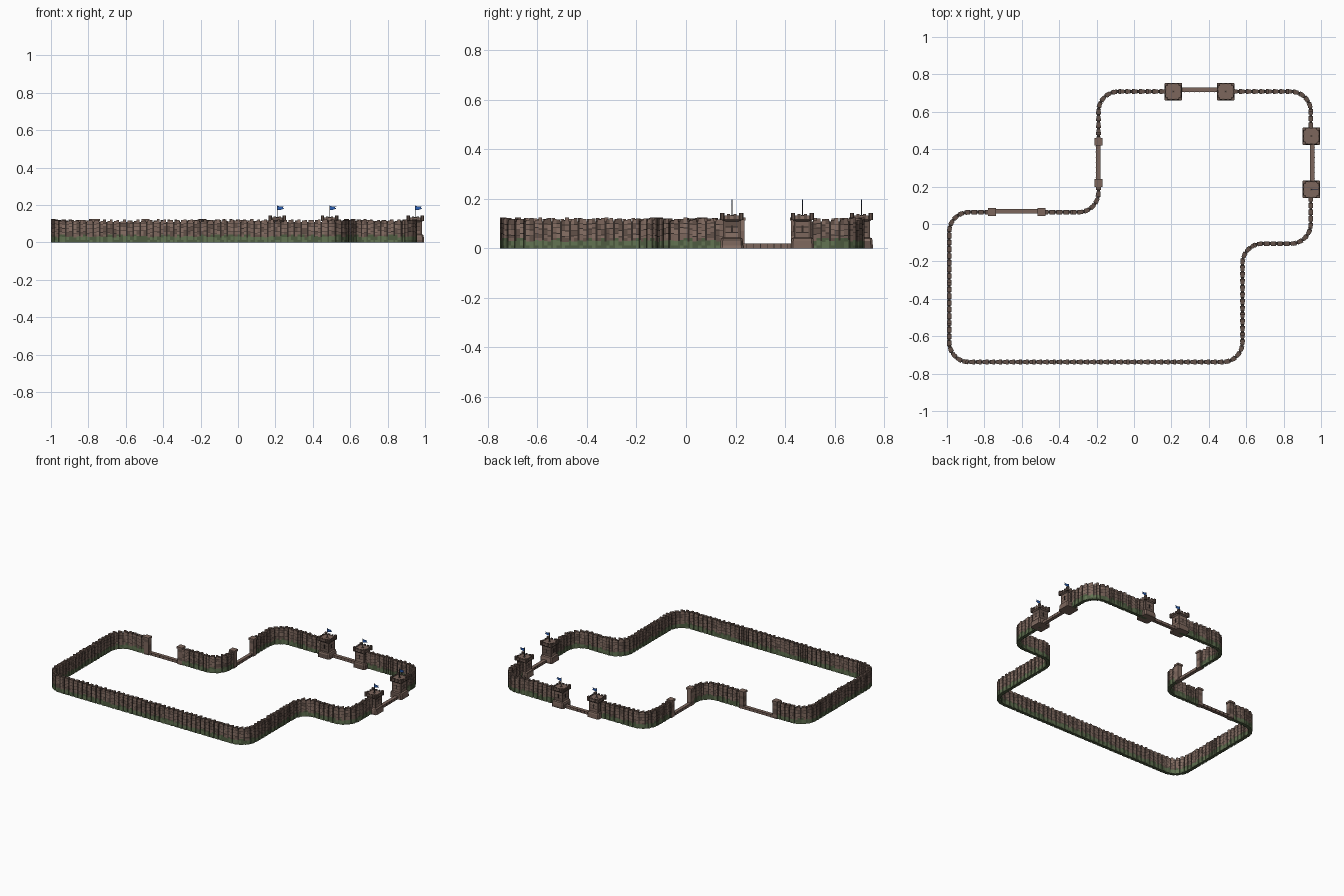
import bpy, bmesh, math, random
from mathutils import Vector

if "Cube" in bpy.data.objects:
    bpy.data.objects.remove(bpy.data.objects["Cube"])

random.seed(4)


def srgb(r, g, b):
    return tuple(((c / 255 + 0.055) / 1.055) ** 2.4 for c in (r, g, b)) + (1,)


NAMES = ["stone", "light stone", "dark stone", "mortar", "moss", "dark moss", "flag blue", "pole grey"]
RGB = [(124, 102, 92), (136, 113, 102), (98, 81, 73), (54, 45, 41), (98, 115, 82), (78, 92, 65),
       (42, 94, 178), (72, 72, 74)]
MATS = []
for n, c in zip(NAMES, RGB):
    m = bpy.data.materials.new(n)
    m.diffuse_color = srgb(*c)
    m.use_nodes = True
    m.node_tree.nodes["Principled BSDF"].inputs["Base Color"].default_value = m.diffuse_color
    MATS.append(m)
STONE, LIGHT, DARK, MORTAR, MOSS, DMOSS, BLUE, POLE = range(8)


def finish(name, bm):
    bmesh.ops.recalc_face_normals(bm, faces=bm.faces)
    me = bpy.data.meshes.new(name)
    bm.to_mesh(me)
    bm.free()
    for m in MATS:
        me.materials.append(m)
    ob = bpy.data.objects.new(name, me)
    bpy.context.collection.objects.link(ob)
    return ob


def stack(bm, rings, pick, top=STONE, bottom=STONE):
    """Closed prism through a list of (corner list, z); pick(z) colours each side face."""
    vs = [[bm.verts.new((p[0], p[1], z)) for p in ring] for ring, z in rings]
    n = len(vs[0])
    for k in range(len(vs) - 1):
        z = (rings[k][1] + rings[k + 1][1]) / 2
        for i in range(n):
            j = (i + 1) % n
            f = bm.faces.new((vs[k][i], vs[k][j], vs[k + 1][j], vs[k + 1][i]))
            f.material_index = pick(z)
    bm.faces.new(vs[0][::-1]).material_index = bottom
    bm.faces.new(vs[-1]).material_index = top


def square(x, y, hx, hy=None):
    hy = hx if hy is None else hy
    return [(x - hx, y - hy), (x + hx, y - hy), (x + hx, y + hy), (x - hx, y + hy)]


def chamfered(x, y, h, c=0.008):
    return [(x + a, y + b) for a, b in ((-h + c, -h), (h - c, -h), (h, -h + c), (h, h - c),
                                        (h - c, h), (-h + c, h), (-h, h - c), (-h, -h + c))]


def box(bm, x, y, z0, z1, hx, hy=None, mat=STONE):
    s = square(x, y, hx, hy)
    stack(bm, [(s, z0), (s, z1)], lambda z: mat, mat, mat)


def stones(z):
    return random.choice((STONE, STONE, LIGHT, DARK))


def masonry(z):
    # moss near the ground, mixed stones above
    if z < 0.012:
        return random.choice((DMOSS, MOSS))
    if z < 0.03:
        return random.choice((MOSS, MOSS, DMOSS))
    if z < 0.042:
        return random.choice((STONE, DARK, DMOSS))
    return stones(z)


def groove(z):
    return DMOSS if z < 0.03 else MORTAR


def fillet(points, r=0.105, steps=10):
    """Polyline with rounded corners."""
    pts = [Vector(p) for p in points]
    out = [pts[0]]
    for a, b, c in zip(pts, pts[1:], pts[2:]):
        p, q = b + (a - b).normalized() * r, b + (c - b).normalized() * r
        o = p + q - b
        for i in range(steps + 1):
            t = i / steps * math.pi / 2
            out.append(o + (p - o) * math.cos(t) + (q - o) * math.sin(t))
    return out + [pts[-1]]


def sampler(path):
    lens = [0]
    for a, b in zip(path, path[1:]):
        lens.append(lens[-1] + (b - a).length)

    def at(s):
        for i in range(len(path) - 1):
            if s <= lens[i + 1] or i == len(path) - 2:
                d = (path[i + 1] - path[i])
                u = d.normalized()
                return path[i] + u * (s - lens[i]), Vector((-u.y, u.x))
    return at, lens[-1]


def wall(name, points):
    # alternating merlon blocks and narrow dark recesses along the path
    bm = bmesh.new()
    at, total = sampler(fillet(points))
    count = round(total / 0.036)
    pitch = total / count
    for i in range(count):
        for s0, s1, h, top, pick, mat in (
                (0, 0.40, 0.0125, 0.120 + random.uniform(-.003, .004), masonry, DARK),
                (0.40, 0.78, 0.0115, 0.114 + random.uniform(-.002, .006), masonry, DARK),
                (0.78, 1, 0.008, 0.109, groove, MORTAR)):
            (p, n), (q, m) = at((i + s0) * pitch), at((i + s1) * pitch)
            quad = [p - n * h, q - m * h, q + m * h, p + n * h]
            # staggered courses
            d = random.uniform(-.008, .008)
            joints = [0.055 + d, 0.078 + d, 0.098 + d / 2]
            zs = [0, 0.012, 0.03 + d / 2, 0.042] + [z for k in joints for z in (k - .0014, k + .0014)] + [top]
            rule = (lambda z: MORTAR if min(abs(z - k) for k in joints) < .0005 else pick(z))
            stack(bm, [(quad, z) for z in zs], rule, mat, DMOSS)
    finish(name, bm)


def tower(name, x, y):
    bm = bmesh.new()
    # flared foot, shaft and corbelled crown
    sizes = [(0, .047), (.012, .046), (.03, .045), (.04, .043), (.044, .034), (.062, .034), (.065, .034),
             (.084, .034), (.087, .034), (.106, .034), (.112, .037), (.117, .042), (.132, .042)]
    stack(bm, [(chamfered(x, y, h), z) for z, h in sizes],
          lambda z: MORTAR if any(abs(z - k) < .001 for k in (.0635, .0855, .109)) else stones(z), STONE)
    # corner buttresses and parapet blocks
    for sx in (-1, 1):
        for sy in (-1, 1):
            box(bm, x + sx * .030, y + sy * .030, .04, .112, .005, mat=DARK)
            stack(bm, [(chamfered(x + sx * .038, y + sy * .038, .009, .004), z) for z in (.114, .143)],
                  lambda z: DARK, DARK, DARK)
    for dx, dy in ((1, 0), (-1, 0), (0, 1), (0, -1)):
        for k in (-.013, .013):
            hx, hy = (.004, .006) if dx else (.006, .004)
            box(bm, x + dx * .041 + dy * k, y + dy * .041 + dx * k, .118, .139, hx, hy, DARK)
        # dark arrow slit on each side
        hx, hy = (.001, .004) if dx else (.004, .001)
        box(bm, x + dx * .0345, y + dy * .0345, .066, .092, hx, hy, MORTAR)
    box(bm, x, y, .13, .135, .006, mat=DARK)
    finish(name, bm)
    # pole and pennant
    bm = bmesh.new()
    box(bm, x, y, .13, .197, .002, mat=POLE)
    finish(name + "_flagpole", bm)
    bm = bmesh.new()
    prof = [(0, .172), (.018, .174), (.036, .180), (.028, .186), (.036, .193), (.018, .191), (0, .195)]
    f = bm.faces.new([bm.verts.new((x + a, y - .0008, z)) for a, z in prof])
    ext = bmesh.ops.extrude_face_region(bm, geom=[f])
    bmesh.ops.translate(bm, vec=(0, .0016, 0),
                        verts=[v for v in ext["geom"] if isinstance(v, bmesh.types.BMVert)])
    for f in bm.faces:
        f.material_index = BLUE
    finish(name + "_flag", bm)


def post(name, x, y):
    bm = bmesh.new()
    zs = [0, .012, .03, .05, .07, .09, .112]
    stack(bm, [(square(x, y, .017), z) for z in zs], stones)
    box(bm, x, y, .112, .125, .021, mat=STONE)
    finish(name, bm)


def sill(name, x, y, hx, hy):
    # low threshold across an opening, with dark joints
    bm = bmesh.new()
    box(bm, x, y, 0, .019, hx, hy, STONE)
    for i in range(-3, 4):
        if hx > hy:
            box(bm, x + i * hx / 4, y, 0, .0185, .0015, hy + .001, MORTAR)
        else:
            box(bm, x, y + i * hy / 4, 0, .0185, hx + .001, .0015, MORTAR)
    finish(name, bm)


L, R, B, T = -0.988, 0.945, -0.738, 0.708
# curtain wall runs between the four openings
wall("inner_left_wall", [(-.49, .063), (-.19, .063), (-.19, .22)])
wall("back_left_wall", [(-.19, .44), (-.19, T), (.21, T)])
wall("back_right_wall", [(.49, T), (R, T), (R, .47)])
wall("front_wall", [(R, .185), (R, -.105), (.58, -.105), (.58, B), (L, B), (L, .063), (-.76, .063)])

# twin gate towers
for i, (x, y) in enumerate([(.21, T), (.49, T), (R + .003, .47), (R + .003, .185)]):
    tower(f"gate_tower_{i + 1}", x, y)

# plain gate posts
for i, (x, y) in enumerate([(-.19, .44), (-.19, .22), (-.76, .065), (-.495, .065)]):
    post(f"gate_post_{i + 1}", x, y)

# thresholds
sill("back_threshold", .35, T + .009, .11, .012)
sill("right_threshold", R + .009, .328, .012, .11)
sill("inner_threshold", -.192, .33, .012, .11)
sill("left_threshold", -.625, .068, .135, .012)
